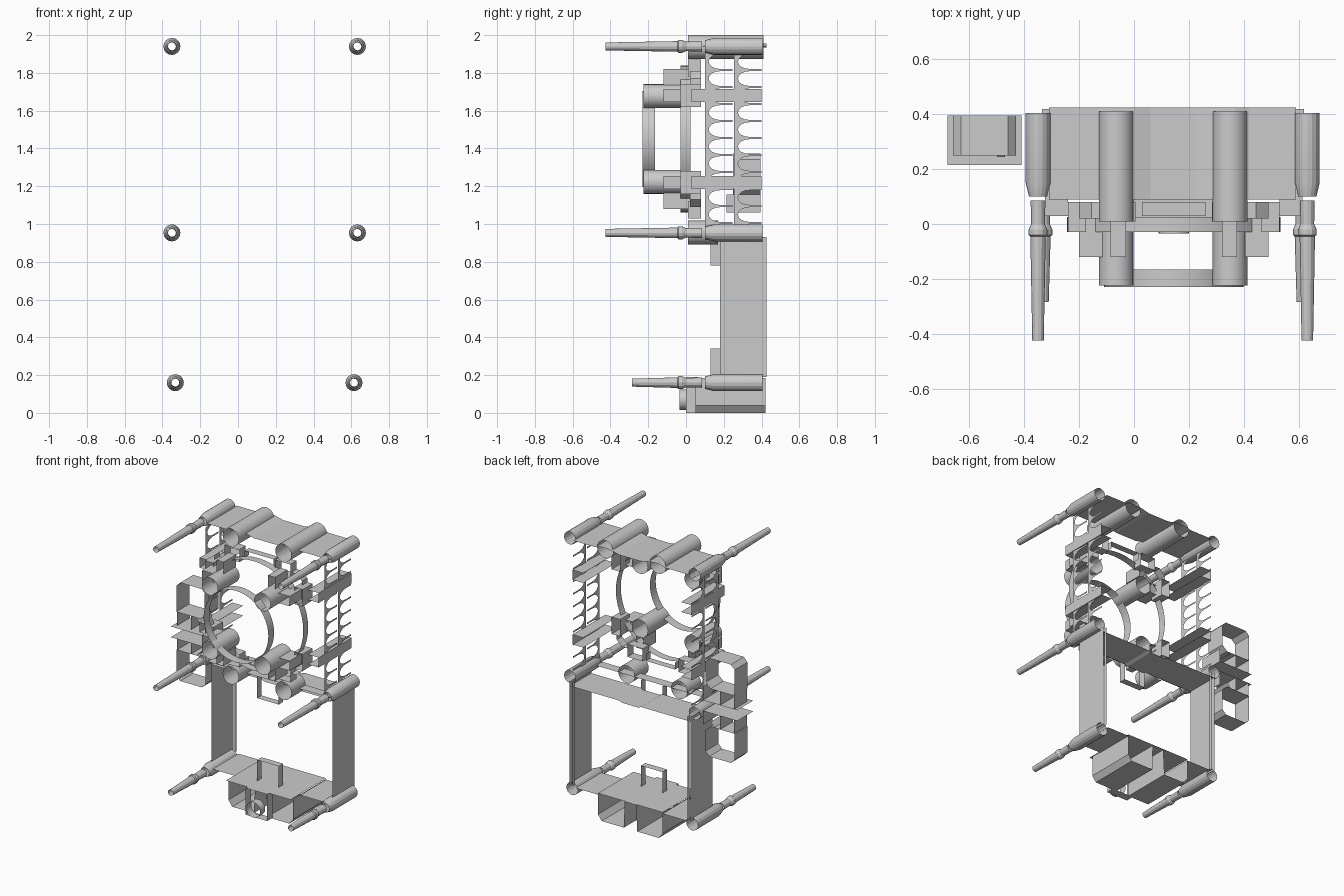
import bpy, math

cube = bpy.data.objects.get("Cube")
if cube:
    bpy.data.objects.remove(cube)

CX, CZ = 0.145, 1.45  # axis of the ring assembly


def make(name, verts, faces, smooth=False):
    mesh = bpy.data.meshes.new(name)
    mesh.from_pydata(verts, [], faces)
    ob = bpy.data.objects.new(name, mesh)
    bpy.context.collection.objects.link(ob)
    if smooth:
        bpy.ops.object.select_all(action='DESELECT')
        ob.select_set(True)
        bpy.context.view_layer.objects.active = ob
        bpy.ops.object.shade_smooth_by_angle(angle=math.radians(20))
    return ob


def sheet(name, outline, y0, y1, closed=False):
    """Sweep an open or closed x-z outline along y, leaving the ends open."""
    n = len(outline)
    verts = [(x, y, z) for y in (y0, y1) for x, z in outline]
    faces = [(i, (i + 1) % n, n + (i + 1) % n, n + i)
             for i in range(n if closed else n - 1)]
    return make(name, verts, faces)


def turned(name, x, z, profile, sides=24):
    """Revolve (y, radius) points about a y-parallel axis, ends open."""
    verts, faces = [], []
    for y, r in profile:
        for k in range(sides):
            a = math.tau * k / sides
            verts.append((x + r * math.cos(a), y, z + r * math.sin(a)))
    for j in range(len(profile) - 1):
        for k in range(sides):
            m = (k + 1) % sides
            faces.append((j * sides + k, j * sides + m,
                          (j + 1) * sides + m, (j + 1) * sides + k))
    return make(name, verts, faces, True)


# Corner barrels with tapered pins in front
for level, z, xs, tip in (("top", 1.94, (-0.35, 0.632), -0.425),
                          ("middle", 0.953, (-0.35, 0.632), -0.425),
                          ("bottom", 0.16, (-0.332, 0.614), -0.285)):
    for side, x in zip(("right", "left"), xs):
        turned(f"{level}_{side}_barrel", x, z,
               [(0.405, 0.045), (0.15, 0.045), (0.1, 0.033)], 16)
        turned(f"{level}_{side}_pin", x, z,
               [(0.085, 0.027), (0.0, 0.025), (-0.02, 0.034),
                (-0.04, 0.034), (-0.045, 0.028), (tip, 0.021)], 12)

# Large tubes on the top and middle decks, shorter tubes on the ring corners
for side, x in (("right", -0.065), ("left", 0.35)):
    turned(f"top_{side}_tube", x, 1.937, [(0.01, 0.063), (0.41, 0.063)])
    turned(f"middle_{side}_tube", x, 0.955, [(0.01, 0.063), (0.17, 0.063)])
    for level, z in (("upper", 1.677), ("lower", 1.223)):
        turned(f"{level}_{side}_ring_tube", x, z, [(-0.225, 0.063), (0.02, 0.063)])

# Front and rear rings
turned("front_ring", CX, CZ, [(-0.23, 0.255), (-0.165, 0.255)], 48)
turned("rear_ring", CX, CZ, [(-0.03, 0.39), (0.025, 0.39)], 48)

# Two-armed stepped clamps round each tube and channel bars to the sides
CLAMP_PARTS = (  # name, inner x, outer x, inner z, outer z, front y, rear y
    ("top_arm", 0.175, 0.23, 0.285, 0.37, -0.12, 0.02),
    ("side_arm", 0.26, 0.345, 0.195, 0.265, -0.12, 0.02),
    ("top_step", 0.14, 0.26, 0.33, 0.42, 0.01, 0.08),
    ("side_step", 0.32, 0.385, 0.17, 0.29, -0.03, 0.08))
for sx, side in ((-1, "right"), (1, "left")):
    for sz, level in ((-1, "lower"), (1, "upper")):
        def local(points):
            return [(CX + sx * x, CZ + sz * z) for x, z in points]
        tag = f"{level}_{side}"
        for part, x0, x1, z0, z1, y0, y1 in CLAMP_PARTS:
            sheet(f"{tag}_clamp_{part}",
                  local([(x0, z0), (x1, z0), (x1, z1), (x0, z1)]), y0, y1, True)
        sheet(f"{tag}_clamp_link", local(
            [(0.26, 0.36), (0.3, 0.36), (0.345, 0.32), (0.345, 0.29)]), 0.02, 0.08)
        sheet(f"{tag}_channel", local(
            [(0.385, 0.265), (0.47, 0.265), (0.47, 0.195), (0.385, 0.195)]),
            0.03, 0.4)
for sz, level in ((-1, "lower"), (1, "upper")):
    sheet(f"{level}_ring_bracket",
          [(CX + x, CZ + sz * z) for x, z in
           ((-0.115, 0.36), (-0.115, 0.41), (0.115, 0.41), (0.115, 0.36))],
          0.03, 0.08)


# Side ladders: scalloped flat ribs in two columns
def ladder(name, x):
    verts, faces = [], []
    pitch, rungs, steps = 0.09, 11, 8
    for y0, y1 in ((0.1, 0.245), (0.255, 0.4)):
        for i in range(rungs):
            z0 = 0.915 + i * pitch
            mid, half = z0 + pitch / 2, pitch / 2 - 0.006
            pts = [(y0, z0 + pitch), (y0, z0), (y1, z0), (y1, mid - half)]
            for k in range(steps + 1):
                a = -math.pi / 2 - math.pi * k / steps
                pts.append((y0 + 0.08 + 0.06 * math.cos(a), mid + half * math.sin(a)))
            pts += [(y1, mid + half), (y1, z0 + pitch)]
            base = len(verts)
            verts += [(x, y, z) for y, z in pts]
            faces.append(tuple(range(base, len(verts))))
    make(name, verts, faces)


ladder("right_ladder", -0.325)
ladder("left_ladder", 0.61)

# Top and middle decks
sheet("top_deck", [(-0.31, 1.94), (-0.13, 1.94), (-0.08, 1.955), (0, 1.95),
                   (0.06, 1.935), (0.23, 1.935), (0.29, 1.95), (0.37, 1.955),
                   (0.42, 1.94), (0.59, 1.94)], 0.09, 0.425)
sheet("middle_deck", [(-0.335, 0.895), (0.06, 0.895), (0.08, 0.885), (0.21, 0.885),
                      (0.23, 0.895), (0.62, 0.895)], 0.18, 0.42)
sheet("middle_rail", [(-0.31, 0.953), (0.59, 0.953)], 0.1, 0.17)

# Lower side panels with a narrow rear lip
for side, x, lip in (("right", -0.335, 0.025), ("left", 0.62, -0.025)):
    sheet(f"{side}_panel", [(x, 0.19), (x, 0.93)], 0.18, 0.425)
    sheet(f"{side}_panel_lip", [(x + lip, 0.19), (x + lip, 0.93)], 0.405, 0.425)

# Small loops facing each other across the lower opening
sheet("upper_loop", [(0.06, 0.95), (0.06, 0.78), (0.23, 0.78), (0.23, 0.95)],
      0.13, 0.18)
sheet("lower_loop", [(0.06, 0.185), (0.06, 0.34), (0.23, 0.34), (0.23, 0.185)],
      0.13, 0.18)

# Bottom deck with two open troughs and the front eyelet
sheet("bottom_troughs", [(-0.11, 0.185), (-0.11, 0.04), (-0.08, 0), (0.09, 0),
                         (0.1, 0.185), (0.19, 0.185), (0.195, 0), (0.37, 0),
                         (0.4, 0.04), (0.4, 0.185)], 0.05, 0.42)
sheet("bottom_trough_cover", [(-0.11, 0.19), (0.4, 0.19)], 0.02, 0.42)
for side, x0, x1 in (("right", -0.29, -0.11), ("left", 0.4, 0.575)):
    sheet(f"bottom_{side}_deck", [(x0, 0.18), (x1, 0.18)], 0.13, 0.42)
sheet("eyelet_housing", [(0.06, 0), (0.23, 0), (0.23, 0.19), (0.06, 0.19)],
      0.0, 0.06, True)
turned("bottom_eyelet", CX, 0.07, [(-0.035, 0.055), (0.02, 0.055)])

# Outrigger unit: mirrored chamfered frames around two shelves
MID = 1.022
for s, level in ((-1, "lower"), (1, "upper")):
    def at(points):
        return [(x, MID + s * z) for x, z in points]
    sheet(f"outrigger_{level}_shelf", at([(-0.68, 0.038), (-0.41, 0.038)]), 0.215, 0.395)
    sheet(f"outrigger_{level}_frame", at(
        [(-0.66, 0.135), (-0.66, 0.32), (-0.63, 0.35), (-0.46, 0.35),
         (-0.43, 0.32), (-0.43, 0.17), (-0.47, 0.135)]), 0.25, 0.395, True)
    sheet(f"outrigger_{level}_brace", at([(-0.5, 0.133), (-0.47, 0.1)]), 0.245, 0.395)
    sheet(f"outrigger_{level}_side", at([(-0.41, 0.038), (-0.41, 0.135)]), 0.215, 0.395)
    for x in (-0.655, -0.545):
        sheet(f"outrigger_{level}_post", at([(x, 0.038), (x, 0.135)]), 0.25, 0.395)
